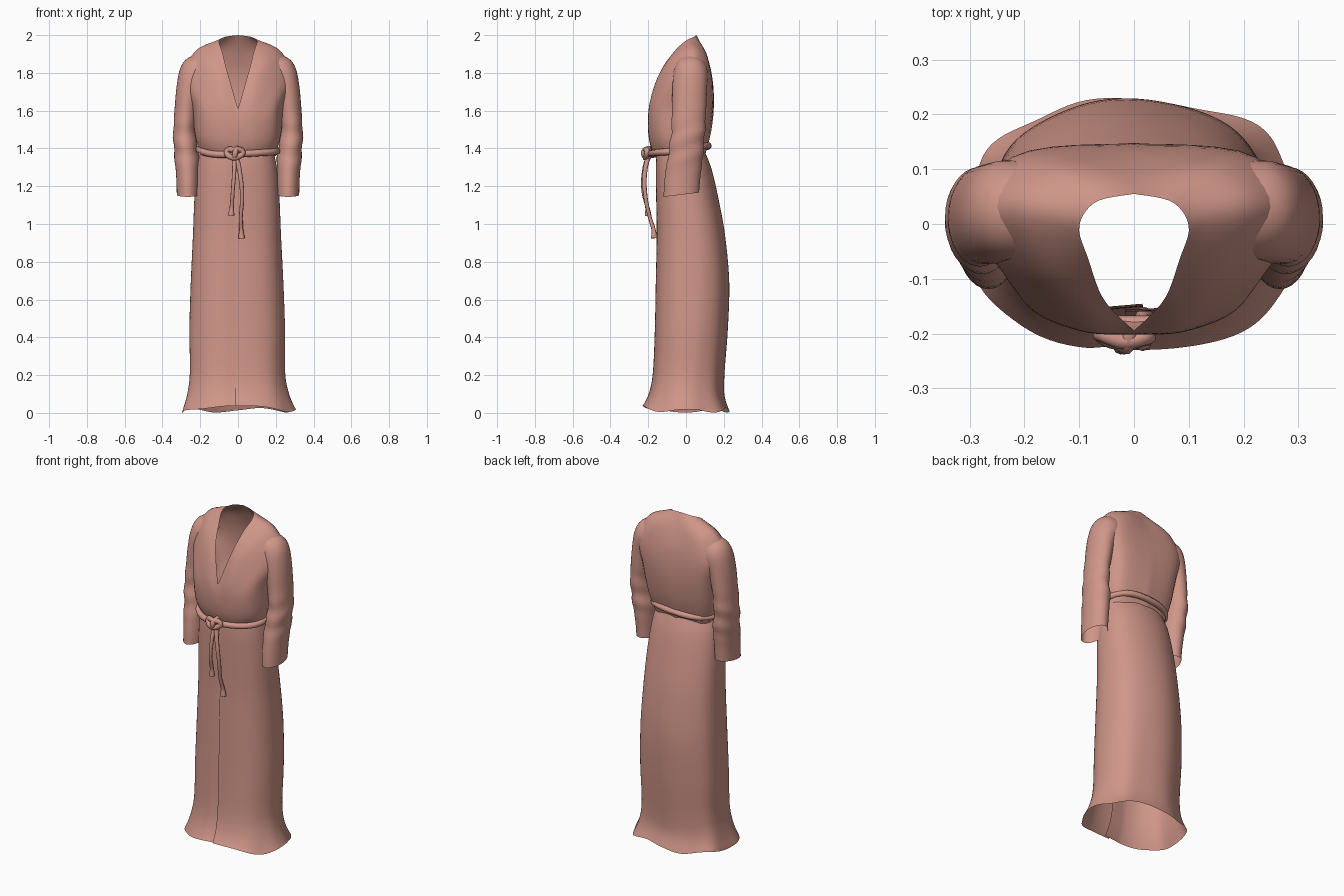
import bpy, bmesh, math
from mathutils import Vector
from mathutils.bvhtree import BVHTree

if "Cube" in bpy.data.objects:
    bpy.data.objects.remove(bpy.data.objects["Cube"])

cloth = bpy.data.materials.new("dusty_pink_cloth")
cloth.diffuse_color = (0.63, 0.305, 0.25, 1)
cloth.use_nodes = True
cloth.node_tree.nodes["Principled BSDF"].inputs["Base Color"].default_value = cloth.diffuse_color


def spline(keys, t):
    """Catmull-Rom sample through keys, t in 0..1."""
    n = len(keys) - 1
    i = min(int(t * n), n - 1)
    f = t * n - i
    a, b, c, d = (Vector(keys[min(max(k, 0), n)]) for k in (i - 1, i, i + 1, i + 2))
    return 0.5 * (2 * b + (c - a) * f + (2 * a - 5 * b + 4 * c - d) * f ** 2
                  + (3 * b - a - 3 * c + d) * f ** 3)


def sheet(name, func, nu, nv):
    """Smooth surface from func(u, v)."""
    bm = bmesh.new()
    g = [[bm.verts.new(func(i / nu, j / nv)) for j in range(nv + 1)] for i in range(nu + 1)]
    for i in range(nu):
        for j in range(nv):
            bm.faces.new((g[i][j], g[i + 1][j], g[i + 1][j + 1], g[i][j + 1]))
    bmesh.ops.remove_doubles(bm, verts=bm.verts, dist=0.0004)
    bmesh.ops.recalc_face_normals(bm, faces=bm.faces)
    for f in bm.faces:
        f.smooth = True
    me = bpy.data.meshes.new(name)
    bm.to_mesh(me)
    bm.free()
    me.materials.append(cloth)
    ob = bpy.data.objects.new(name, me)
    bpy.context.collection.objects.link(ob)
    return ob


def tree_of(ob):
    bm = bmesh.new()
    bm.from_mesh(ob.data)
    tree = BVHTree.FromBMesh(bm)
    bm.free()
    return tree


def trim(ob, tree, reach):
    """Delete shoulder faces of ob that lie behind the surface in tree."""
    bm = bmesh.new()
    bm.from_mesh(ob.data)

    def hidden(p):
        q, n, _, d = tree.find_nearest(p)
        return abs(p.x) > 0.1 and p.z > 1.5 and 0.002 < d < reach and (p - q).dot(n) < -0.8 * d
    inside = {v for v in bm.verts if hidden(v.co)}
    bmesh.ops.delete(bm, geom=[f for f in bm.faces if all(v in inside for v in f.verts)], context='FACES')
    bm.to_mesh(ob.data)
    bm.free()


def cord(name, pts, radii, closed=False):
    """Round cord through points, converted to mesh."""
    cu = bpy.data.curves.new(name, 'CURVE')
    cu.dimensions = '3D'
    cu.bevel_depth = 1.0
    cu.bevel_resolution = 2
    cu.use_fill_caps = True
    cu.resolution_u = 6
    sp = cu.splines.new('BEZIER')
    sp.bezier_points.add(len(pts) - 1)
    for p, co, r in zip(sp.bezier_points, pts, radii):
        p.co, p.radius = co, r
        p.handle_left_type = p.handle_right_type = 'AUTO'
    sp.use_cyclic_u = closed
    cu.materials.append(cloth)
    ob = bpy.data.objects.new(name, cu)
    bpy.context.collection.objects.link(ob)
    bpy.ops.object.select_all(action='DESELECT')
    ob.select_set(True)
    bpy.context.view_layer.objects.active = ob
    bpy.ops.object.convert(target='MESH')
    for f in bpy.context.object.data.polygons:
        f.use_smooth = True


def oval(th, w, yf, yb, e):
    """Rounded-box outline point; th = 0 faces the front."""
    s, c = math.sin(th), math.cos(th)
    x = math.copysign(abs(s) ** e, s) * w
    y = -math.copysign(abs(c) ** e, c) * (yb - yf) / 2 + (yf + yb) / 2
    return x, y


# Upper robe: columns from waist to neckline, front centre to back centre
columns = [
    [(0, -.17, 1.36), (0, -.19, 1.42), (0, -.2, 1.48), (0, -.202, 1.53), (0, -.2, 1.57), (0, -.195, 1.61)],
    [(.1, -.155, 1.36), (.1, -.185, 1.44), (.1, -.195, 1.55), (.095, -.187, 1.65), (.08, -.165, 1.74), (.055, -.138, 1.80)],
    [(.17, -.1, 1.36), (.195, -.13, 1.45), (.203, -.14, 1.6), (.22, -.1, 1.74), (.16, -.09, 1.855), (.083, -.065, 1.91)],
    [(.2, -.03, 1.36), (.228, -.02, 1.48), (.245, 0, 1.62), (.295, .02, 1.78), (.22, .025, 1.92), (.1, -.005, 1.967)],
    [(.16, .065, 1.36), (.18, .1, 1.48), (.195, .125, 1.64), (.21, .125, 1.78), (.15, .1, 1.91), (.07, .04, 1.99)],
    [(0, .1, 1.36), (0, .135, 1.5), (0, .148, 1.65), (0, .135, 1.8), (0, .095, 1.92), (0, .055, 2.0)],
]


def torso(u, v):
    side = 1 if u < 0.5 else -1
    p = spline([spline(c, v) for c in columns], 1 - abs(2 * u - 1))
    return Vector((abs(p.x) * side, p.y, p.z))


robe = sheet("upper_robe", torso, 56, 28)

# Skirt: (height, half width, front y, back y), wrapped open at the front
rings = [(1.39, .195, -.155, .1), (1.30, .212, -.16, .135), (1.15, .225, -.158, .17),
         (.95, .233, -.155, .206), (.70, .245, -.16, .228), (.45, .253, -.165, .22),
         (.22, .252, -.175, .202), (.1, .27, -.195, .2), (.01, .3, -.23, .225)]


def skirt(u, v):
    z, w, yf, yb = spline(rings, v)
    th = -0.02 + u * (2 * math.pi + 0.07)
    e = 0.8 + 0.15 * (1 - v ** 4) * max(0, -math.cos(th))   # rounder at the back
    x, y = oval(th, w, yf, yb, e)
    fold = 1 - (0.008 + 0.02 * v * v) * math.sin(7 * th + 0.6) * abs(math.sin(th / 2)) * v
    tuck = 1 - 0.06 * max(0, (u - 0.96) / 0.04)      # under flap
    lift = 0.035 * max(0, math.cos(th)) ** 4 + 0.012 * (1 + math.sin(5 * th)) * abs(math.sin(th / 2))
    return Vector((x * fold - 0.006 + 0.008 * v ** 6, y * fold * tuck, z - 0.008 + lift * v ** 6))


sheet("skirt", skirt, 100, 40)

# Sleeves: centre x, y, z, radius x, radius y, tilt in degrees
arm = [(.19, .025, 1.81, .09, .088, 75), (.228, .025, 1.788, .093, .092, 52),
       (.255, .02, 1.725, .072, .092, 22), (.275, .016, 1.6, .061, .09, 3),
       (.283, .01, 1.48, .06, .089, 0), (.272, -.003, 1.36, .065, .093, 0),
       (.267, -.018, 1.25, .06, .095, 0), (.266, -.025, 1.155, .058, .094, 0)]


def sleeve(side):
    def f(u, v):
        cx, cy, cz, rx, ry, tilt = spline(arm, v)
        a, t = u * 2 * math.pi, math.radians(tilt)
        # creases at the elbow
        k = 1 + 0.05 * math.sin(v * 45 + 2 * math.sin(a)) * math.exp(-((v - 0.62) / 0.14) ** 2)
        dx, dy = rx * k * math.cos(a), ry * k * math.sin(a)
        return Vector((side * (cx + dx * math.cos(t)), cy + dy,
                       cz + dx * math.sin(t) + 0.12 * dy * v ** 3))
    return f


# Sleeves open into the robe at the shoulders
sleeves = [sheet("right_sleeve", sleeve(1), 32, 40), sheet("left_sleeve", sleeve(-1), 32, 40)]
robe_tree, sleeve_trees = tree_of(robe), [tree_of(s) for s in sleeves]
for s, t in zip(sleeves, sleeve_trees):
    trim(s, robe_tree, 0.2)
    trim(robe, t, 0.1)

# Belt cord round the waist
belt = []
for i in range(20):
    th = i * math.pi / 10
    x, y = oval(th, .206, -.185, .118, 0.85)
    belt.append((x, y, 1.37 + 0.022 * (1 - math.cos(th)) + 0.004 * math.sin(3 * th)))
cord("belt", belt, [.018] * 20, True)

# Knot loops
cord("knot_loop", [(-.06, -.2, 1.385), (-.02, -.214, 1.393), (.025, -.205, 1.383),
                   (.01, -.21, 1.36), (-.035, -.214, 1.353)], [.015] * 5, True)
cord("knot_wrap", [(-.005, -.185, 1.4), (-.012, -.219, 1.388), (-.018, -.22, 1.36),
                   (-.022, -.19, 1.342)], [.015] * 4)

# Hanging belt ends with flared tips
cord("short_belt_end", [(-.02, -.2, 1.36), (-.02, -.222, 1.28), (-.028, -.225, 1.17),
                        (-.033, -.205, 1.09), (-.036, -.2, 1.045)], [.013, .011, .01, .011, .017])
cord("long_belt_end", [(-.008, -.2, 1.36), (.01, -.218, 1.27), (.022, -.215, 1.15),
                       (.015, -.19, 1.03), (.017, -.172, .97), (.019, -.168, .925)],
     [.013, .012, .011, .01, .011, .017])
